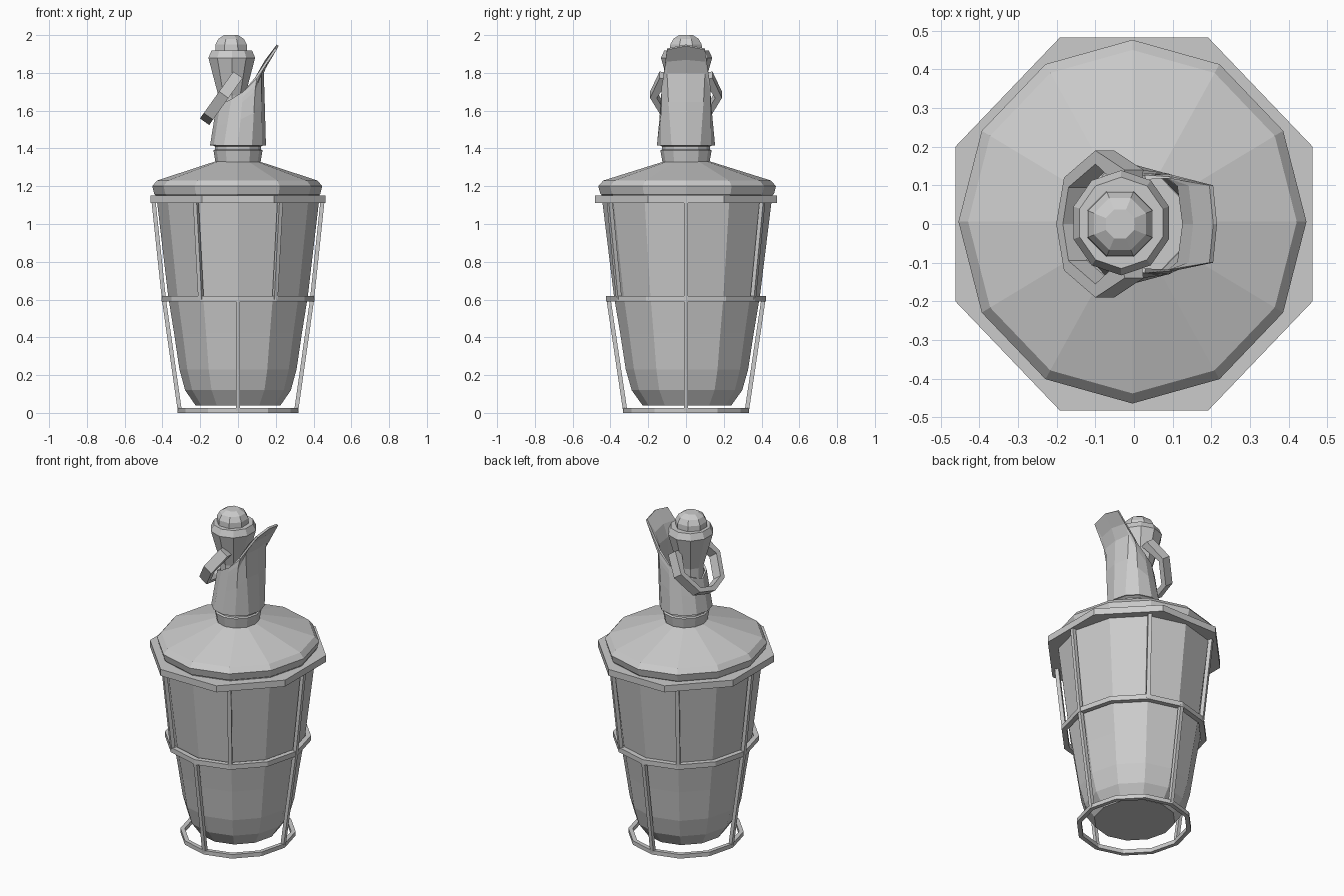
import bpy, bmesh
from math import sin, cos, pi, radians
from mathutils import Vector

old = bpy.data.objects.get("Cube")
if old:
    bpy.data.objects.remove(old, do_unlink=True)

GREY = (0.6, 0.6, 0.6, 1)
mat = bpy.data.materials.new("plain grey")
mat.use_nodes = True
mat.diffuse_color = GREY
mat.node_tree.nodes["Principled BSDF"].inputs["Base Color"].default_value = GREY


def finish(name, bm):
    bmesh.ops.recalc_face_normals(bm, faces=bm.faces)
    mesh = bpy.data.meshes.new(name)
    bm.to_mesh(mesh)
    bm.free()
    mesh.materials.append(mat)
    ob = bpy.data.objects.new(name, mesh)
    bpy.context.scene.collection.objects.link(ob)
    return ob


def loft(bm, rings, closed=False):
    """Bridge equal rings of vertices with quads."""
    pairs = list(zip(rings, rings[1:]))
    if closed:
        pairs.append((rings[-1], rings[0]))
    for a, b in pairs:
        n = len(a)
        for i in range(n):
            j = (i + 1) % n
            bm.faces.new((a[i], a[j], b[j], b[i]))


def lathe(name, profile, sides=12, turn=0, cx=0, cy=0, stretch=1.045, closed=False):
    """Faceted solid of revolution, slightly stretched along y."""
    bm = bmesh.new()
    rings = []
    for r, z in profile:
        angles = [radians(turn) + 2 * pi * i / sides for i in range(sides)]
        rings.append([bm.verts.new((cx + r * cos(a), cy + r * sin(a) * stretch, z))
                      for a in angles])
    loft(bm, rings, closed)
    if not closed:
        bm.faces.new(rings[0])
        bm.faces.new(rings[-1])
    return finish(name, bm)


def hoop(name, inner, outer, z0, z1, **kw):
    return lathe(name, [(inner, z0), (outer, z0), (outer, z1), (inner, z1)],
                 closed=True, **kw)


def bar(name, angle, r0, z0, r1, z1, half=0.011):
    """Square rod leaning along one radial direction."""
    a = radians(angle)
    out = Vector((cos(a), sin(a) * 1.045, 0))
    side = Vector((-sin(a), cos(a), 0))
    bm = bmesh.new()
    rings = []
    for r, z in ((r0, z0), (r1, z1)):
        c = out * r + Vector((0, 0, z))
        rings.append([bm.verts.new(c + out * u * half + side * v * half)
                      for u, v in ((-1, -1), (1, -1), (1, 1), (-1, 1))])
    loft(bm, rings)
    bm.faces.new(rings[0])
    bm.faces.new(rings[1])
    return finish(name, bm)


# Vessel, lid and neck
lathe("vessel", [(0.225, 0.04), (0.28, 0.12), (0.31, 0.23), (0.338, 0.42),
                 (0.37, 0.62), (0.43, 1.13), (0.435, 1.19)], cy=0.005)
lathe("lid", [(0.43, 1.15), (0.44, 1.16), (0.45, 1.2), (0.425, 1.23), (0.12, 1.33)],
      cx=-0.004, cy=0.006)
lathe("neck", [(0.118, 1.32), (0.13, 1.39), (0.121, 1.395), (0.121, 1.41),
               (0.135, 1.418)])

# Cage
hoop("top_hoop", 0.4, 0.5, 1.11, 1.15, sides=8, turn=27.5 - 5)
hoop("middle_hoop", 0.375, 0.405, 0.59, 0.62)
hoop("bottom_hoop", 0.295, 0.32, 0, 0.025)
for k in range(6):
    bar("upper_bar", 60 * k, 0.392, 0.6, 0.448, 1.13)
for k in range(4):
    bar("lower_bar", 90 * k, 0.308, 0.01, 0.392, 0.6)

# Pouring sleeve: a slanted rim that rises into the lip
rim = [(0.205, 0, 1.95), (0.195, 0.1, 1.93), (0.09, 0.118, 1.775), (0.03, 0.115, 1.7),
       (-0.03, 0.1, 1.66), (-0.085, 0.06, 1.63), (-0.105, 0, 1.61)]
bend = {0: (0.125, 0, 1.8), 1: (0.112, 0.098, 1.8)}
columns = []
for i, top in enumerate(rim):
    a = pi * i / 6
    foot = Vector((0.136 * cos(a), 0.142 * sin(a), 1.415))
    end = Vector(top)
    knee = Vector(bend[i]) if i in bend else foot.lerp(end, 0.8)
    columns.append([foot, foot.lerp(knee, 0.6), knee, knee.lerp(end, 0.5), end])
    if i in bend:
        columns[-1][3].x -= 0.012
for col in columns[5:0:-1]:
    columns.append([Vector((p.x, -p.y, p.z)) for p in col])
bm = bmesh.new()
loft(bm, [[bm.verts.new(c[level]) for c in columns] for level in range(5)])
sleeve = finish("pouring_sleeve", bm)
wall = sleeve.modifiers.new("wall", "SOLIDIFY")
wall.thickness = 0.012

# Stopper with a domed cap
lathe("stopper", [(0.07, 1.42), (0.075, 1.68), (0.13, 1.88), (0.113, 1.918)],
      sides=10, turn=18, cx=-0.033, cy=0.003)
lathe("stopper_dome", [(0.092, 1.9), (0.09, 1.95), (0.073, 1.98), (0.04, 2.0)],
      sides=8, turn=22.5, cx=-0.036, stretch=1.0)

# Lever: a flat strap looped around the back, in a tilted plane
outer = [(0, 0.14), (0.13, 0.19), (0.27, 0.12), (0.305, 0)]
inner = [(0.01, 0.09), (0.13, 0.155), (0.25, 0.095), (0.275, 0)]
along, across = Vector((-0.58, 0, -0.815)), Vector((0.815, 0, -0.58))
start = Vector((0, 0, 1.79))
bm = bmesh.new()
sections = []
for side in (1, -1):
    steps = range(4) if side == 1 else range(2, -1, -1)
    for i in steps:
        section = []
        for (s, y), w in ((outer[i], -1), (outer[i], 1), (inner[i], 1), (inner[i], -1)):
            p = start + along * s + across * (w * 0.03)
            section.append(bm.verts.new((p.x, y * side, p.z)))
        sections.append(section)
loft(bm, sections)
bm.faces.new(sections[0])
bm.faces.new(sections[-1])
finish("lever", bm)
